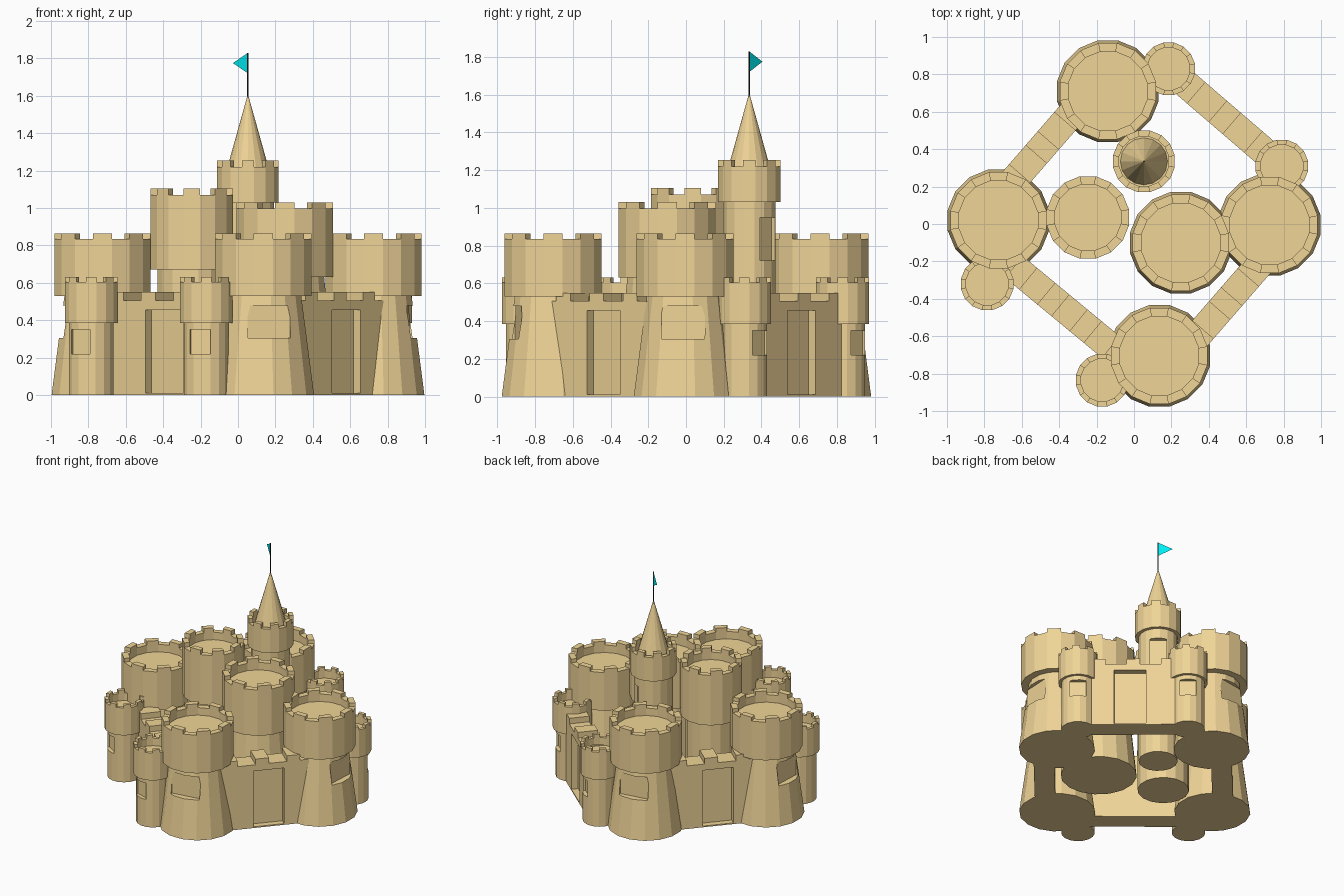
import bpy, bmesh, math
from mathutils import Vector, Matrix

if "Cube" in bpy.data.objects:
    bpy.data.objects.remove(bpy.data.objects["Cube"])


def material(name, color):
    m = bpy.data.materials.new(name)
    m.diffuse_color = color
    m.use_nodes = True
    m.node_tree.nodes["Principled BSDF"].inputs["Base Color"].default_value = m.diffuse_color
    return m


SAND = material("sand", (0.87, 0.66, 0.31, 1))
DARK = material("pole_black", (0.02, 0.02, 0.02, 1))
CYAN = material("flag_cyan", (0.0, 0.85, 0.9, 1))


def finish(name, bm, mat):
    bmesh.ops.recalc_face_normals(bm, faces=bm.faces)
    me = bpy.data.meshes.new(name)
    bm.to_mesh(me)
    bm.free()
    me.materials.append(mat)
    ob = bpy.data.objects.new(name, me)
    bpy.context.collection.objects.link(ob)
    return ob


def add_box(bm, center, size, angle):
    m = (Matrix.Translation(center) @ Matrix.Rotation(angle, 4, 'Z')
         @ Matrix.Diagonal((*size, 1)))
    bmesh.ops.create_cube(bm, size=1, matrix=m)


def cut_box(ob, center, size, angle):
    bm = bmesh.new()
    add_box(bm, center, size, angle)
    cutter = finish("cutter", bm, SAND)
    cutter.hide_render = True
    mod = ob.modifiers.new("recess", 'BOOLEAN')
    mod.operation = 'DIFFERENCE'
    mod.solver = 'EXACT'
    mod.object = cutter
    bpy.context.view_layer.objects.active = ob
    bpy.ops.object.modifier_apply(modifier=mod.name)
    bpy.data.objects.remove(cutter)


def tower(name, x, y, r0, r1, z1, R, top, inner, window=None, n=16, merlon=0.03):
    """Revolved shaft with a wider head, sunken floor and battlements.
    window = (facing degrees, width, z low, z high, distance of back plane)"""
    rim = top - merlon
    floor = rim - 0.06
    prof = [(r0, 0), (r1, z1), (R, z1), (R, rim), (inner, rim), (inner, floor)]
    bm = bmesh.new()
    rings = [[bm.verts.new((x + r * math.cos(2 * math.pi * (i + .5) / n),
                            y + r * math.sin(2 * math.pi * (i + .5) / n), z))
              for i in range(n)] for r, z in prof]
    merlons = []
    for k in range(len(prof) - 1):
        for i in range(n):
            j = (i + 1) % n
            f = bm.faces.new((rings[k][i], rings[k][j], rings[k + 1][j], rings[k + 1][i]))
            if k == 3 and i % 2:
                merlons.append(f)
    bm.faces.new(rings[0])
    bm.faces.new(rings[-1])
    bmesh.ops.recalc_face_normals(bm, faces=bm.faces)
    for f in bmesh.ops.extrude_discrete_faces(bm, faces=merlons)["faces"]:
        for v in f.verts:
            v.co.z = top
    ob = finish(name, bm, SAND)
    if window:
        deg, w, lo, hi, back = window
        a = math.radians(deg)
        d = back + 0.15
        cut_box(ob, (x + d * math.cos(a), y + d * math.sin(a), (lo + hi) / 2),
                (0.3, w, hi - lo), a)
    return ob


# Four tapered corner towers
for name, x, y, deg in [("front_tower", 0.135, -0.705, -81), ("right_tower", 0.725, -0.005, -3),
                        ("back_tower", -0.14, 0.71, 99), ("left_tower", -0.725, 0.02, 177)]:
    tower(name, x, y, 0.277, 0.207, 0.53, 0.262, 0.865, 0.215, (deg, 0.23, 0.305, 0.48, 0.185))

# Four small turrets beside the corner towers
for name, x, y, deg in [("front_turret", -0.17, -0.835, -107), ("left_turret", -0.785, -0.32, -122),
                        ("right_turret", 0.79, 0.31, 50), ("back_turret", 0.185, 0.83, 50)]:
    tower(name, x, y, 0.122, 0.122, 0.385, 0.143, 0.63, 0.115,
          (deg, 0.115, 0.22, 0.35, 0.09), merlon=0.025)

# Inner towers
tower("keep_tower", 0.25, -0.1, 0.277, 0.215, 0.63, 0.262, 1.03, 0.215, merlon=0.033)
tower("inner_tower", -0.247, 0.035, 0.187, 0.187, 0.67, 0.224, 1.105, 0.18, merlon=0.035)
tower("spire_tower", 0.053, 0.335, 0.142, 0.142, 1.03, 0.168, 1.255, 0.135,
      (50, 0.12, 0.72, 0.95, 0.105), merlon=0.035)

# Spire roof
bm = bmesh.new()
bmesh.ops.create_cone(bm, cap_ends=True, segments=16, radius1=0.126, radius2=0, depth=0.45,
                      matrix=Matrix.Translation((0.053, 0.335, 1.385)))
finish("spire_roof", bm, SAND)

# Flag pole
bm = bmesh.new()
bmesh.ops.create_cone(bm, cap_ends=True, segments=8, radius1=0.004, radius2=0.004, depth=0.25,
                      matrix=Matrix.Translation((0.053, 0.335, 1.705)))
finish("flag_pole", bm, DARK)

# Flag
bm = bmesh.new()
bm.faces.new([bm.verts.new(c) for c in
              [(0.053, 0.335, 1.72), (0.053, 0.335, 1.83), (-0.027, 0.405, 1.775)]])
finish("flag", bm, CYAN)


def wall(name, p, q, door, door_w):
    """Curtain wall with full-width merlons; the outside lies to the right of p -> q.
    door = position of the door along p -> q (0..1)"""
    p, q = Vector((*p, 0)), Vector((*q, 0))
    d = q - p
    length = d.length
    d.normalize()
    out = Vector((d.y, -d.x, 0))
    a = math.atan2(d.y, d.x)
    bm = bmesh.new()
    add_box(bm, (p + q) / 2 + Vector((0, 0, 0.2525)), (length, 0.15, 0.505), a)
    ob = finish(name, bm, SAND)
    c = p + d * length * door + out * 0.125
    cut_box(ob, c + Vector((0, 0, 0.2325)), (door_w, 0.2, 0.445), a)
    # Merlons
    bm = bmesh.new()
    count = int(length / 0.195)
    for i in range(count):
        c = p + d * (length * (i + 0.5) / count)
        add_box(bm, c + Vector((0, 0, 0.526)), (0.1, 0.15, 0.048), a)
    finish(name + "_merlons", bm, SAND)


# Curtain walls, counter-clockwise
wall("front_left_wall", (-0.69, -0.19), (0.0, -0.76), 0.5, 0.265)
wall("front_right_wall", (0.26, -0.69), (0.72, -0.16), 0.57, 0.23)
wall("back_right_wall", (0.77, 0.325), (0.2, 0.815), 0.47, 0.23)
wall("back_left_wall", (-0.26, 0.675), (-0.72, 0.145), 0.57, 0.23)
